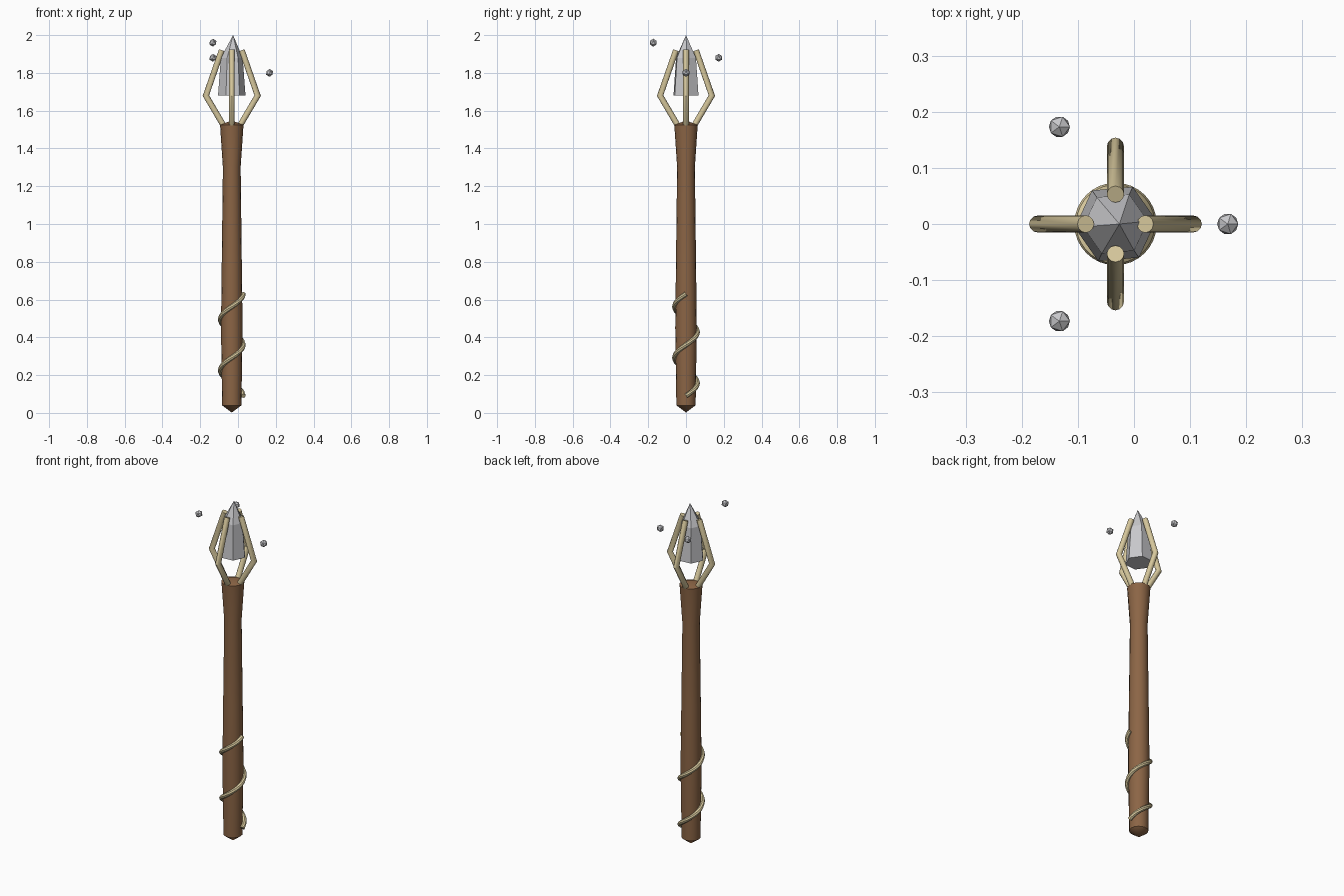
import bpy, bmesh
from math import sin, cos, pi, radians
from mathutils import Vector, Matrix

AXIS = Vector((-0.033, 0, 0))  # staff axis; one orbiting stone widens the +x side

cube = bpy.data.objects.get("Cube")
if cube:
    bpy.data.objects.remove(cube)


def material(name, rgb):
    m = bpy.data.materials.new(name)
    m.use_nodes = True
    m.diffuse_color = (*rgb, 1)
    m.node_tree.nodes["Principled BSDF"].inputs["Base Color"].default_value = (*rgb, 1)
    return m


WOOD = material("brown wood", (0.26, 0.13, 0.06))
BONE = material("pale bone", (0.67, 0.57, 0.33))
STONE = material("grey crystal", (0.58, 0.58, 0.60))


def finish(name, bm, mat, smooth=True):
    bmesh.ops.recalc_face_normals(bm, faces=bm.faces[:])
    mesh = bpy.data.meshes.new(name)
    bm.to_mesh(mesh)
    bm.free()
    mesh.materials.append(mat)
    ob = bpy.data.objects.new(name, mesh)
    bpy.context.collection.objects.link(ob)
    if smooth:
        bpy.ops.object.select_all(action="DESELECT")
        ob.select_set(True)
        bpy.context.view_layer.objects.active = ob
        bpy.ops.object.shade_smooth_by_angle(angle=radians(35))
    return ob


def skin(bm, rings):
    """Bridge consecutive rings of vertices with quads."""
    for a, b in zip(rings, rings[1:]):
        n = len(a)
        for i in range(n):
            j = (i + 1) % n
            bm.faces.new((a[i], a[j], b[j], b[i]))


def lathe(bm, profile, sides, turn=0.0, tip=None, base=None):
    """Stack of regular rings (radius, height), closed by a point or a flat cap."""
    rings = [[bm.verts.new(AXIS + Vector((r * cos(turn + 2 * pi * i / sides),
                                          r * sin(turn + 2 * pi * i / sides), z)))
              for i in range(sides)] for r, z in profile]
    skin(bm, rings)
    for ring, point in ((rings[0], base), (rings[-1], tip)):
        if point is None:
            bm.faces.new(ring)
        else:
            p = bm.verts.new(AXIS + Vector(point))
            for i in range(sides):
                bm.faces.new((ring[i], ring[(i + 1) % sides], p))


def sweep(bm, path, side_at, radius, sides):
    """Round rod along a path, with mitred corners and flat ends."""
    rings = []
    for k, p in enumerate(path):
        before = (p - path[k - 1]).normalized() if k else None
        after = (path[k + 1] - p).normalized() if k < len(path) - 1 else None
        t = ((before or after) + (after or before)).normalized()
        side = side_at(k)
        normal = t.cross(side).normalized()
        mitre = 1 / t.dot(before or after)
        rings.append([bm.verts.new(p + radius * (cos(2 * pi * i / sides) * side
                                                 + sin(2 * pi * i / sides) * mitre * normal))
                      for i in range(sides)])
    skin(bm, rings)
    bm.faces.new(rings[0])
    bm.faces.new(rings[-1])


# Wooden shaft, flared at the head and pointed at the foot
bm = bmesh.new()
lathe(bm, [(0.051, 0.04), (0.057, 0.45), (0.053, 0.8), (0.047, 1.3), (0.062, 1.525)],
      16, tip=(0, 0, 1.548), base=(0, 0, 0.002))
finish("shaft", bm, WOOD)

# Cord winding twice around the lower shaft
bm = bmesh.new()
STEPS = 64
angles = [4 * pi * k / STEPS for k in range(STEPS + 1)]
radials = [Vector((cos(a), sin(a), 0)) for a in angles]
cord = [AXIS + 0.061 * d + Vector((0, 0, 0.09 + 0.27 * a / (2 * pi)))
        for a, d in zip(angles, radials)]
sweep(bm, cord, lambda k: radials[k], 0.0125, 8)
finish("spiral_cord", bm, BONE)

# Four bent prongs holding the crystal
for n, name in enumerate(("left", "back", "right", "front")):
    spin = Matrix.Rotation(n * pi / 2, 3, "Z")
    points = [AXIS + spin @ Vector((r, 0, z))
              for r, z in ((0.046, 1.525), (0.137, 1.68), (0.053, 1.92))]
    side = spin @ Vector((0, 1, 0))
    bm = bmesh.new()
    sweep(bm, points, lambda k: side, 0.0155, 12)
    finish(name + "_prong", bm, BONE)

# Six-sided pointed crystal, slightly turned
bm = bmesh.new()
lathe(bm, [(0.073, 1.68), (0.058, 1.88)], 6, turn=radians(5), tip=(0.007, 0, 2.0))
finish("crystal", bm, STONE, smooth=False)

# Three small stones floating around the head
for n, z in enumerate((1.80, 1.88, 1.96)):
    a = n * 2 * pi / 3
    bm = bmesh.new()
    bmesh.ops.create_icosphere(bm, subdivisions=1, radius=0.021, matrix=Matrix.Translation(
        AXIS + Vector((0.2 * cos(a), 0.2 * sin(a), z))))
    finish("floating_stone_%d" % (n + 1), bm, STONE, smooth=False)
